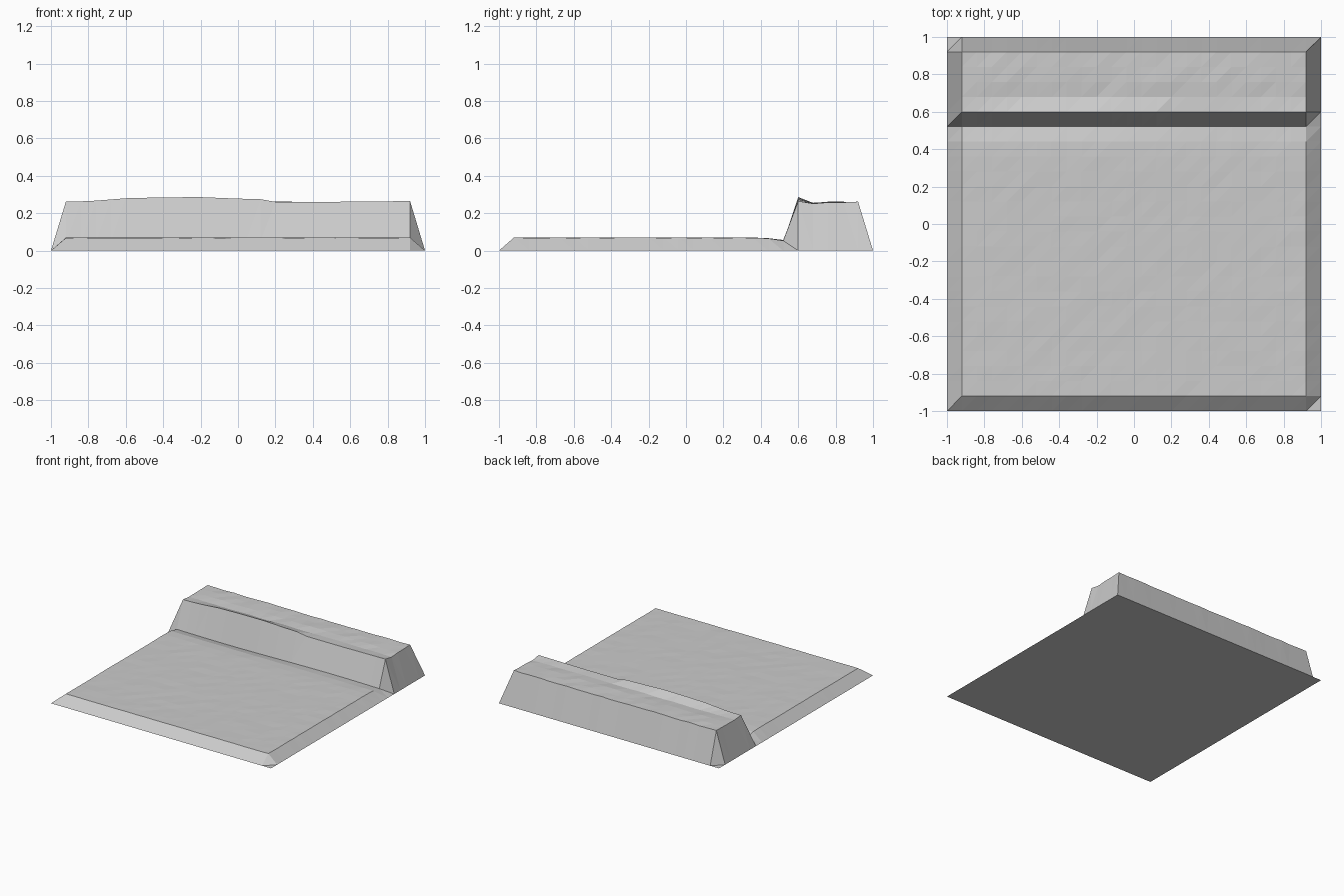
import bpy
import bmesh
import math
import random

random.seed(4)
if "Cube" in bpy.data.objects:
    bpy.data.objects.remove(bpy.data.objects["Cube"], do_unlink=True)

CELLS = 25
STEP = 2 / CELLS
DITCH, CREST = 19, 20          # rows at the foot and front lip of the bank
CREST_PROFILE = [(-0.92, 0.263), (-0.8, 0.264), (-0.6, 0.28), (-0.4, 0.285), (-0.2, 0.286),
                 (0, 0.278), (0.12, 0.275), (0.2, 0.261), (0.5, 0.261), (0.92, 0.265)]


def crest_height(x):
    for (x0, z0), (x1, z1) in zip(CREST_PROFILE, CREST_PROFILE[1:]):
        if x <= x1:
            return z0 + (z1 - z0) * (x - x0) / (x1 - x0)
    return CREST_PROFILE[-1][1]


def height(i, j):
    """Terrain height at a grid point; the outer border sits on the ground."""
    if i in (0, CELLS) or j in (0, CELLS):
        return 0
    x = -1 + i * STEP
    if j < DITCH:
        return 0.069 + random.uniform(-0.001, 0.001) - (0.003 if j == DITCH - 1 else 0)
    if j == DITCH:
        return 0.051 + 0.006 * math.sin(3 * x)
    if j == CREST:
        return crest_height(x)
    base = 0.254 if j == CREST + 1 else 0.259
    return base + random.uniform(-0.003, 0.003)


# Single flat grey
grey = bpy.data.materials.new("stone_grey")
grey.use_nodes = True
color = (0.6, 0.6, 0.6, 1)
grey.diffuse_color = color
grey.node_tree.nodes["Principled BSDF"].inputs["Base Color"].default_value = color

# Terrain surface: triangulated height grid
bm = bmesh.new()
grid = [[bm.verts.new((-1 + i * STEP, -1 + j * STEP, height(i, j)))
         for j in range(CELLS + 1)] for i in range(CELLS + 1)]
for i in range(CELLS):
    for j in range(CELLS):
        a, b = grid[i][j], grid[i + 1][j]
        c, d = grid[i + 1][j + 1], grid[i][j + 1]
        bm.faces.new((a, b, c))
        bm.faces.new((a, c, d))

# Flat underside closing the border
n = CELLS
border = ([grid[0][j] for j in range(n)] + [grid[i][n] for i in range(n)]
          + [grid[n][j] for j in range(n, 0, -1)] + [grid[i][0] for i in range(n, 0, -1)])
bm.faces.new(border)

mesh = bpy.data.meshes.new("terrain_tile")
bm.to_mesh(mesh)
bm.free()
mesh.materials.append(grey)
tile = bpy.data.objects.new("terrain_tile", mesh)
bpy.context.collection.objects.link(tile)
